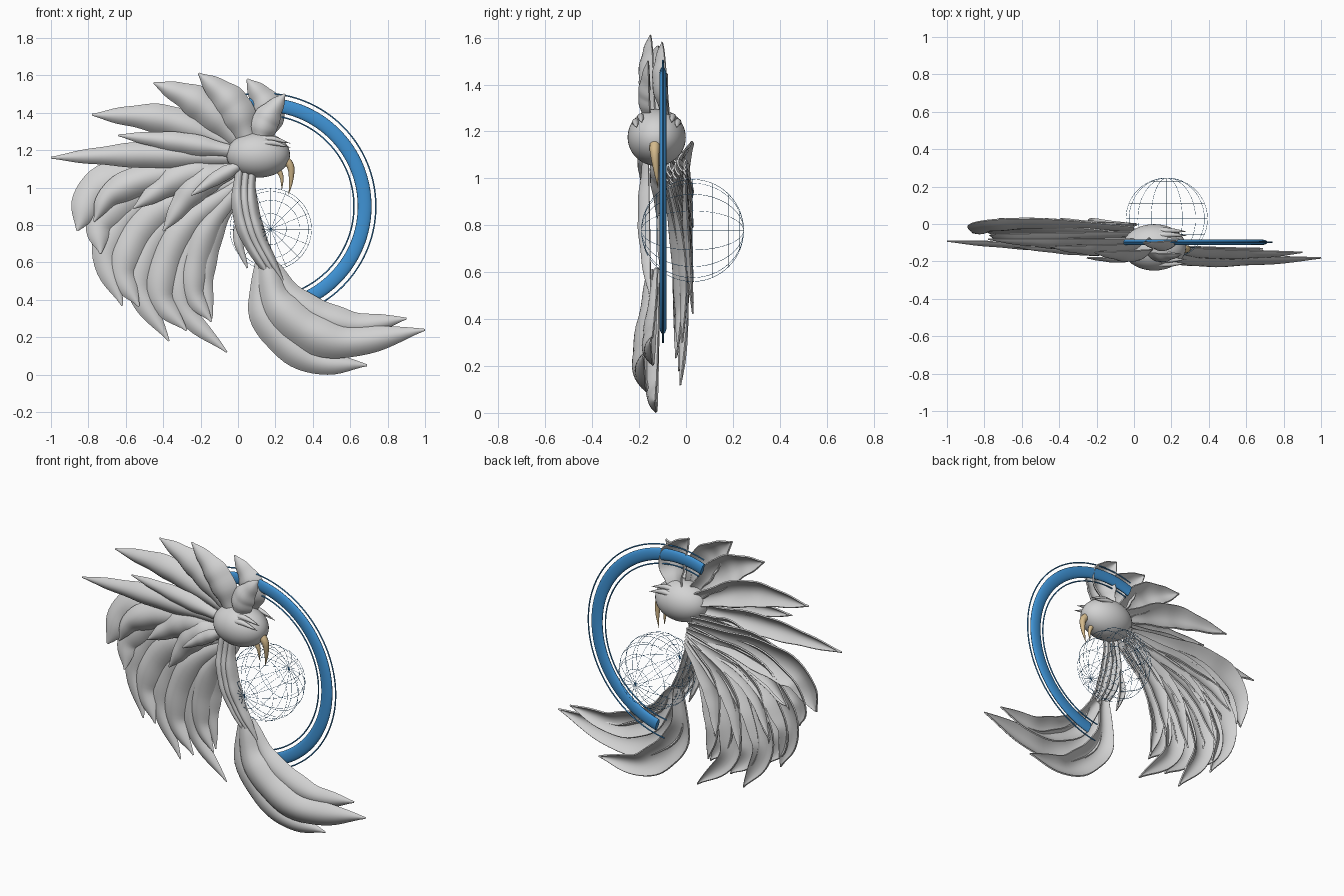
import bpy, bmesh, math
from mathutils import Vector, Matrix

cube = bpy.data.objects.get("Cube")
if cube:
    bpy.data.objects.remove(cube, do_unlink=True)


def material(name, rgb):
    mat = bpy.data.materials.new(name)
    mat.use_nodes = True
    mat.diffuse_color = (*rgb, 1)
    mat.node_tree.nodes["Principled BSDF"].inputs["Base Color"].default_value = (*rgb, 1)
    return mat


GREY = material("feather grey", (0.65, 0.65, 0.65))
BLUE = material("ring blue", (0.05, 0.29, 0.66))
TAN = material("beak tan", (0.66, 0.49, 0.26))


def finish(obj):
    """Bake modifiers and curves to a mesh, then smooth it."""
    bpy.ops.object.select_all(action='DESELECT')
    obj.select_set(True)
    bpy.context.view_layer.objects.active = obj
    bpy.ops.object.convert(target='MESH')
    bpy.ops.object.shade_smooth_by_angle(angle=math.radians(40))
    return obj


def link(name, data, mat):
    data.materials.append(mat)
    obj = bpy.data.objects.new(name, data)
    bpy.context.collection.objects.link(obj)
    return obj


def spline(points, count):
    """Smooth path through a few control points."""
    pts = [Vector(p) for p in points]
    pts = [2 * pts[0] - pts[1]] + pts + [2 * pts[-1] - pts[-2]]
    spans = len(pts) - 3
    path = []
    for i in range(count + 1):
        s = i / count * spans
        k = min(int(s), spans - 1)
        u = s - k
        a, b, c, d = pts[k:k + 4]
        path.append(0.5 * (2 * b + (c - a) * u + (2 * a - 5 * b + 4 * c - d) * u ** 2
                           + (3 * b - a - 3 * c + d) * u ** 3))
    return path


def feather(name, points, width, y_base, y_tip, arch=0.32, taper=3, bow=0):
    """Thin pointed leaf, arched towards the front, along an x-z path."""
    steps, cols = 28, 10
    path = spline(points, steps)
    bm = bmesh.new()
    rows = []
    for i, p in enumerate(path):
        t = i / steps
        along = (path[min(i + 1, steps)] - path[max(i - 1, 0)]).normalized()
        side = Vector((-along.y, along.x))
        half = width / 2 * min(1, 0.35 + 1.5 * t) * (1 - t ** taper)
        half = max(half * (1 + 0.05 * math.sin(24 * t)), 0.002)
        depth = y_base + (y_tip - y_base) * t + bow * math.sin(math.pi * t)
        row = []
        for j in range(cols + 1):
            u = 2 * j / cols - 1
            q = p + side * half * u
            row.append(bm.verts.new((q.x, depth - 2 * half * arch * (1 - u * u), q.y)))
        rows.append(row)
    for a, b in zip(rows, rows[1:]):
        for j in range(cols):
            bm.faces.new((a[j], a[j + 1], b[j + 1], b[j]))
    bmesh.ops.recalc_face_normals(bm, faces=bm.faces)
    mesh = bpy.data.meshes.new(name)
    bm.to_mesh(mesh)
    bm.free()
    obj = link(name, mesh, GREY)
    shell = obj.modifiers.new("thickness", 'SOLIDIFY')
    shell.thickness = 0.008
    shell.offset = 0
    return finish(obj)


def tube(name, paths, radius, mat, cyclic=False, taper=None, sides=3):
    """Round tubes along 3D paths; taper maps 0..1 to a radius factor."""
    curve = bpy.data.curves.new(name, 'CURVE')
    curve.dimensions = '3D'
    curve.bevel_depth = radius
    curve.bevel_resolution = sides
    curve.use_fill_caps = True
    for path in paths:
        s = curve.splines.new('POLY')
        s.points.add(len(path) - 1)
        s.use_cyclic_u = cyclic
        for i, p in enumerate(path):
            s.points[i].co = (*p, 1)
            if taper:
                s.points[i].radius = taper(i / (len(path) - 1))
    return finish(link(name, curve, mat))


def arc(radius, start, end, count):
    angles = [math.radians(start + (end - start) * i / count) for i in range(count + 1)]
    return [Vector((radius * math.cos(a), 0, radius * math.sin(a))) for a in angles]


# Blue open ring: flattened band with a fine hoop on each side
RING = Vector((0.132, -0.098, 0.9))
band = tube("ring_band", [arc(0.545, -76, 109, 72)], 0.037, BLUE, sides=6)
band.location = RING
band.scale.y = 0.42
for name, radius in (("outer_hoop", 0.605), ("inner_hoop", 0.488)):
    tube(name, [arc(radius, -82, 108, 80)], 0.004, BLUE).location = RING

# Wire globe: meridians and parallels around the y axis
R = 0.218
circle = arc(R, 0, 360, 64)[:-1]
globe = []
for k in range(8):
    turn = Matrix.Rotation(k * math.pi / 8, 3, 'Y') @ Matrix.Rotation(math.pi / 2, 3, 'X')
    globe.append([turn @ p for p in circle])
    lat = (k - 4) * math.pi / 8
    if k:
        globe.append([p * math.cos(lat) + Vector((0, R * math.sin(lat), 0)) for p in circle])
tube("wire_globe", globe, 0.0009, BLUE, cyclic=True, sides=0).location = (0.175, 0.028, 0.778)

# Head
bpy.ops.mesh.primitive_uv_sphere_add(segments=40, ring_count=24, location=(0.108, -0.125, 1.175))
head = bpy.context.object
head.name = "head"
head.scale = (0.17, 0.124, 0.122)
head.data.materials.append(GREY)
finish(head)

# Hooked beak
upper = spline([(0.22, -0.13, 1.17), (0.278, -0.134, 1.12), (0.284, -0.128, 1.04),
                (0.27, -0.12, 0.96)], 20)
lower = spline([(0.2, -0.13, 1.12), (0.232, -0.13, 1.06), (0.235, -0.125, 0.985)], 16)
for name, path, radius in (("upper_beak", upper, 0.026), ("lower_beak", lower, 0.018)):
    tube(name, [path], radius, TAN, taper=lambda t: max(1 - t ** 1.5, 0.03))

# Brow spikes, mirrored on both sides of the head
for name, side in (("right", -1), ("left", 1)):
    for n, lift in enumerate((0, 0.022)):
        brow = [(x, -0.125 + side * (y - lift), z + lift) for x, y, z in
                ((0.06, 0.082, 1.215), (0.17, 0.09, 1.24), (0.28, 0.085, 1.215))]
        tube(f"{name}_brow_{n}", [spline(brow, 16)], 0.016, GREY,
             taper=lambda t: max(math.sin(math.pi * (0.15 + 0.85 * t)), 0.05))

# Crest feathers sweeping back from the head: path, width, base y, tip y
crest = [
    ([(0.12, 1.24), (0.155, 1.42), (0.05, 1.58)], 0.2, -0.07, -0.1),
    ([(0.11, 1.22), (0.15, 1.36), (0.25, 1.5)], 0.16, -0.15, -0.16),
    ([(0.07, 1.22), (-0.03, 1.44), (-0.21, 1.61)], 0.21, -0.13, -0.15),
    ([(0.04, 1.22), (-0.19, 1.44), (-0.45, 1.56)], 0.2, -0.1, -0.12),
    ([(0.02, 1.21), (-0.38, 1.36), (-0.78, 1.39)], 0.18, -0.08, -0.08),
    ([(0, 1.19), (-0.3, 1.24), (-0.64, 1.28)], 0.12, -0.14, -0.12),
    ([(0, 1.16), (-0.5, 1.175), (-1, 1.16)], 0.15, -0.1, -0.09),
]
for i, spec in enumerate(crest):
    feather(f"crest_feather_{i}", *spec)

# Cheek and shoulder feathers lying over the wing
shoulder = [
    ([(0.03, 1.13), (-0.1, 1.06), (-0.25, 0.96)], 0.08, -0.18, -0.18),
    ([(-0.02, 1.1), (-0.22, 1.01), (-0.4, 0.77)], 0.18, -0.1, -0.1),
    ([(-0.03, 1.11), (-0.3, 1.06), (-0.56, 0.89)], 0.19, -0.075, -0.08),
    ([(0, 1.1), (-0.4, 1.07), (-0.67, 0.97), (-0.77, 0.82)], 0.18, -0.04, -0.06),
]
for i, spec in enumerate(shoulder):
    feather(f"shoulder_feather_{i}", *spec)

# Wing fan: key paths from outer to inner, with a shorter feather lying over each gap
wing = [
    [(0, 1.07), (-0.45, 1.06), (-0.75, 0.99), (-0.86, 0.77)],
    [(0, 1.05), (-0.5, 0.92), (-0.7, 0.66), (-0.62, 0.37)],
    [(0, 1.03), (-0.37, 0.82), (-0.53, 0.49), (-0.37, 0.18)],
    [(0, 1), (-0.24, 0.72), (-0.3, 0.38), (-0.06, 0.12)],
    [(0, 0.98), (-0.13, 0.77), (-0.18, 0.53), (-0.14, 0.3)],
]
count = 2 * len(wing) - 1
for i in range(count):
    a, b = wing[i // 2], wing[(i + 1) // 2]
    path = [(Vector(p) + Vector(q)) / 2 for p, q in zip(a, b)]
    over = 0.03 * (i % 2)
    path[-1] = path[-1].lerp(path[-2], 10 * over)
    f = i / (count - 1)
    feather(f"wing_feather_{i}", path, 0.22 - 0.09 * f * f, -0.015 - 0.05 * f - over,
            -0.045 + 0.03 * f - over / 2, arch=0.26, taper=6 if i == 0 else 3.5,
            bow=0.06 - 0.02 * f)

# Short under-feathers filling the back of the wing
for i in range(len(wing) - 1):
    path = [Vector(p).lerp(Vector(q), 0.6) for p, q in zip(wing[i], wing[i + 1])][:3]
    feather(f"under_feather_{i}", path, 0.13, 0, 0.03, arch=0.2)

# Neck strips running down to the tail
for i, shift in enumerate((-0.03, 0.005, 0.038)):
    path = [(0.04 + shift, 1.12), (0.03 + shift, 0.93),
            (0.08 + shift, 0.73), (0.21 + shift * 0.8, 0.5)]
    feather(f"neck_strip_{i}", path, 0.075, -0.16, -0.15, arch=0.65, taper=5)
feather("neck_tuft", [(0.01, 0.85), (0, 0.72), (0.05, 0.57)], 0.05, -0.11, -0.1)

# Tail feathers
tail = [
    ([(0.13, 0.62), (0.14, 0.32), (0.38, 0.085), (0.69, 0.05)], 0.18, -0.11, -0.13),
    ([(0.15, 0.6), (0.24, 0.35), (0.54, 0.18), (1, 0.24)], 0.23, -0.14, -0.18),
    ([(0.17, 0.6), (0.33, 0.38), (0.6, 0.27), (0.9, 0.3)], 0.17, -0.12, -0.15),
]
for i, spec in enumerate(tail):
    feather(f"tail_feather_{i}", *spec, arch=0.3, taper=4)
